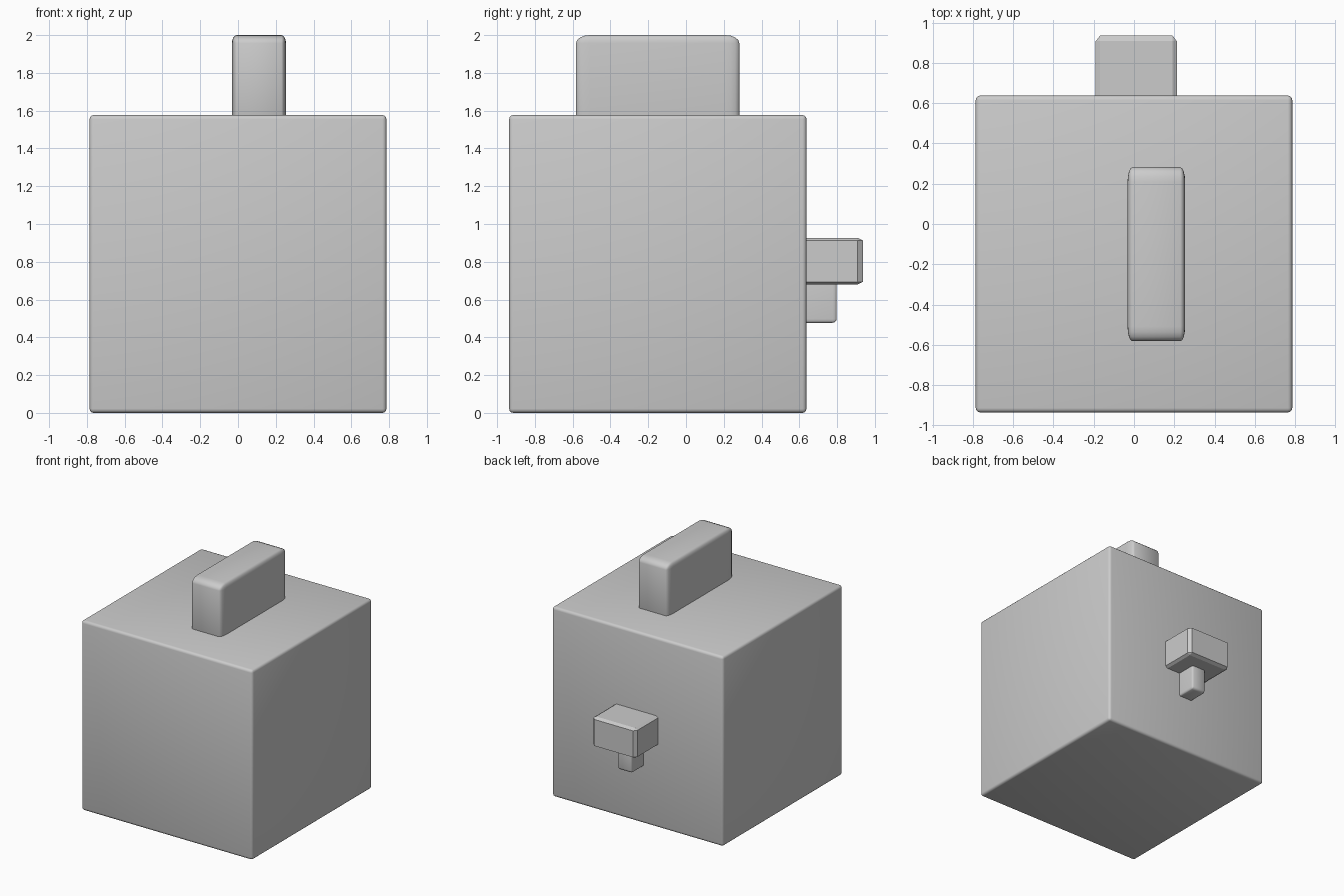
import bpy, bmesh
from mathutils import Vector

if "Cube" in bpy.data.objects:
    bpy.data.objects.remove(bpy.data.objects["Cube"])


def rounded_block(name, low, high, bevel, segments, smooth):
    """Bevel a unit cube, then stretch it between two corners."""
    low, high = Vector(low), Vector(high)
    bm = bmesh.new()
    bmesh.ops.create_cube(bm, size=1)
    bmesh.ops.bevel(bm, geom=bm.edges[:], offset=bevel, segments=segments,
                    profile=0.5, affect='EDGES')
    bmesh.ops.scale(bm, vec=high - low, verts=bm.verts)
    bmesh.ops.translate(bm, vec=(low + high) / 2, verts=bm.verts)
    for f in bm.faces:
        f.smooth = smooth
    mesh = bpy.data.meshes.new(name)
    bm.to_mesh(mesh)
    bm.free()
    obj = bpy.data.objects.new(name, mesh)
    bpy.context.collection.objects.link(obj)
    return obj


# Main cube
rounded_block("body", (-0.786, -0.936, 0), (0.786, 0.638, 1.577), 0.014, 3, True)

# Upright grip on the top, sunk slightly into the body
rounded_block("top_handle", (-0.032, -0.582, 1.5), (0.254, 0.282, 2.0), 0.085, 4, True)

# Chamfered tap block on the back with its spout underneath
rounded_block("tap", (-0.19, 0.42, 0.68), (0.213, 0.936, 0.927), 0.055, 1, False)
rounded_block("spout", (-0.058, 0.54, 0.477), (0.07, 0.798, 0.72), 0.085, 3, True)
